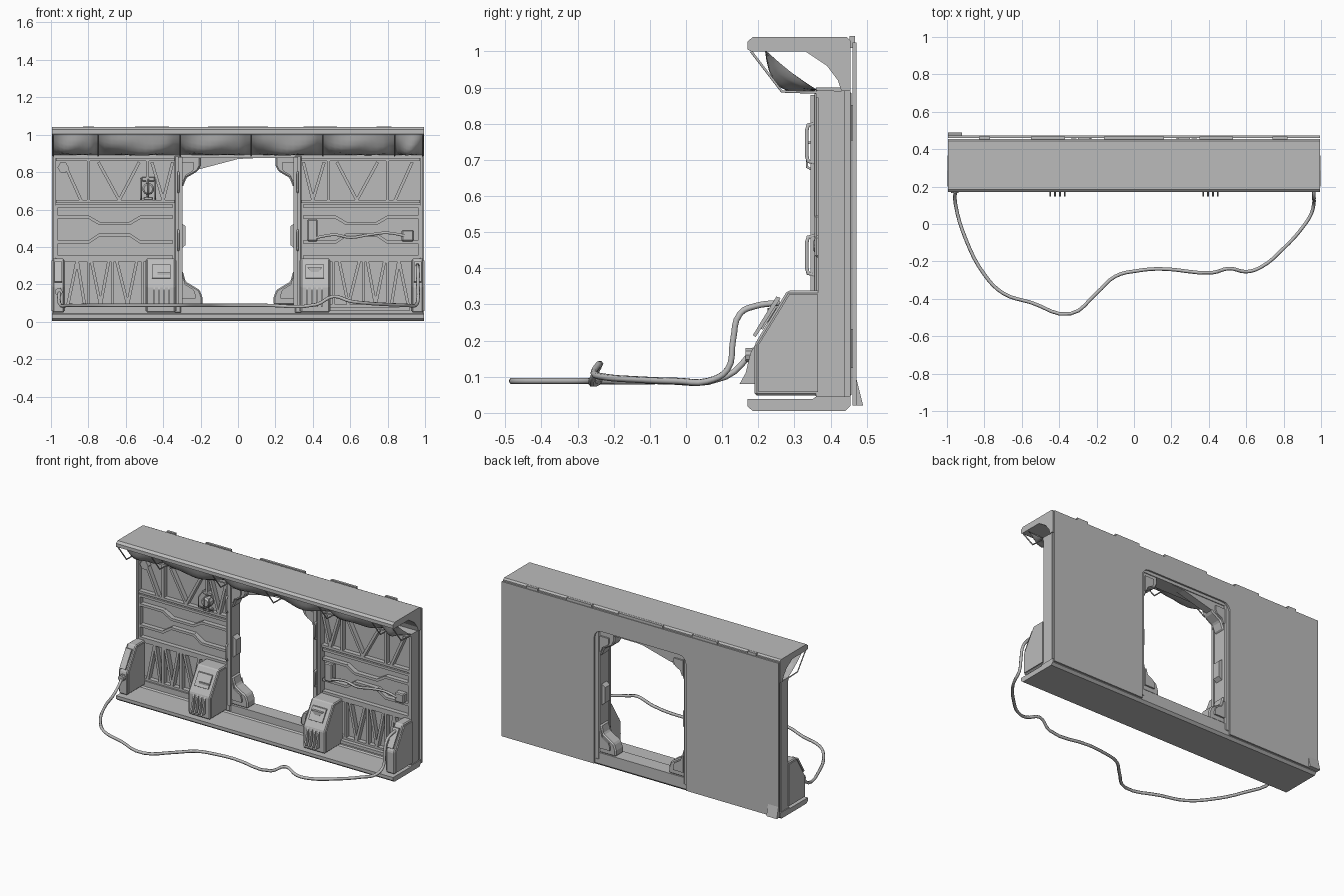
import bpy, bmesh, math
from mathutils import Vector

cube = bpy.data.objects.get("Cube")
if cube:
    bpy.data.objects.remove(cube)

grey = bpy.data.materials.new("plain grey")
grey.use_nodes = True
COLOUR = (0.5, 0.5, 0.5, 1)
grey.diffuse_color = COLOUR
grey.node_tree.nodes["Principled BSDF"].inputs["Base Color"].default_value = COLOUR


def finish(name, bm, bevel=0):
    bmesh.ops.recalc_face_normals(bm, faces=bm.faces)
    mesh = bpy.data.meshes.new(name)
    bm.to_mesh(mesh)
    bm.free()
    mesh.materials.append(grey)
    ob = bpy.data.objects.new(name, mesh)
    bpy.context.collection.objects.link(ob)
    if bevel:
        mod = ob.modifiers.new("bevel", "BEVEL")
        mod.width, mod.segments = bevel, 1
    return ob


def add_prism(bm, pts, axis, a, b):
    """Outline in the plane across the axis, pushed from a to b."""
    def place(p, d):
        return {"x": (d, p[0], p[1]), "y": (p[0], d, p[1]), "z": (p[0], p[1], d)}[axis]
    low = [bm.verts.new(place(p, a)) for p in pts]
    high = [bm.verts.new(place(p, b)) for p in pts]
    bm.faces.new(low)
    bm.faces.new(high[::-1])
    for i in range(len(pts)):
        j = (i + 1) % len(pts)
        bm.faces.new((low[i], low[j], high[j], high[i]))


def prism(name, pts, axis, a, b, bevel=0):
    bm = bmesh.new()
    add_prism(bm, pts, axis, a, b)
    return finish(name, bm, bevel)


def rect(a, b, c, d):
    return [(a, c), (b, c), (b, d), (a, d)]


def box(name, x, y, z, bevel=0):
    return prism(name, rect(*x, *z), "y", *y, bevel)


def ribs(name, lines, width, y0, y1):
    """Flat raised strips following lines in the front plane."""
    bm = bmesh.new()
    for line in lines:
        pts = [Vector(p) for p in line]
        for p, q in zip(pts, pts[1:]):
            d = (q - p).normalized()
            n = Vector((-d.y, d.x)) * width / 2
            e = d * width * 0.2
            add_prism(bm, [p - e + n, q + e + n, q + e - n, p - e - n], "y", y0, y1)
    return finish(name, bm)


def tube(name, pts, radius, smooth=True):
    cu = bpy.data.curves.new(name, "CURVE")
    cu.dimensions = "3D"
    cu.bevel_depth, cu.bevel_resolution, cu.use_fill_caps = radius, 1, True
    cu.resolution_u = 4
    sp = cu.splines.new("BEZIER" if smooth else "POLY")
    if smooth:
        sp.bezier_points.add(len(pts) - 1)
        for bp, p in zip(sp.bezier_points, pts):
            bp.co = p
            bp.handle_left_type = bp.handle_right_type = "AUTO"
    else:
        sp.points.add(len(pts) - 1)
        for sp_pt, p in zip(sp.points, pts):
            sp_pt.co = (*p, 1)
    cu.materials.append(grey)
    ob = bpy.data.objects.new(name, cu)
    bpy.context.collection.objects.link(ob)
    return ob


def ngon(cx, cz, r, n):
    return [(cx + r * math.cos(math.tau * i / n), cz + r * math.sin(math.tau * i / n)) for i in range(n)]


# Roof hood and floor plinth
hood = [(.17, 1.005), (.17, 1.027), (.185, 1.04), (.445, 1.04), (.455, 1.03), (.455, .89),
        (.43, .89), (.42, .92), (.39, .96), (.33, 1.0), (.18, 1.0)]
prism("roof_hood", hood, "x", -.995, .995)
plinth = [(.17, .018), (.185, .005), (.44, .005), (.455, .02), (.455, .045), (.36, .045), (.35, .038), (.17, .038)]
prism("floor_plinth", plinth, "x", -.995, .995)
box("door_sill", (-.34, .34), (.36, .455), (.04, .092))

# Back sheet with an arched doorway
arch = [(-.995, .02), (-.995, 1.025), (.995, 1.025), (.995, .02), (.33, .02)]
for cx, start in ((.28, 0), (-.28, 90)):
    for i in range(5):
        t = math.radians(start + i * 22.5)
        arch.append((cx + .05 * math.cos(t), .84 + .05 * math.sin(t)))
arch.append((-.33, .02))
prism("back_sheet", arch, "y", .461, .472)
box("doorway_header", (-.34, .34), (.36, .455), (.875, .9))
prism("header_slope", [(-.3, .88), (-.21, .815), (-.19, .82), (0, .87), (.2, .88)], "y", .40, .45)
prism("back_corner_wedge", [(.47, .02), (.49, .02), (.485, .04), (.47, .1)], "x", -.995, -.92)

# Raised edge tabs on the roof
for x, w in ((-.8, .03), (-.46, .09), (0, .16), (.44, .09), (.78, .04)):
    box("roof_edge_tab", (x - w, x + w), (.452, .468), (1.01, 1.043))

upper = [[(.35, .85), (.40, .65), (.46, .85)], [(.485, .86), (.485, .65)],
         [(.53, .85), (.635, .65), (.745, .85)], [(.80, .86), (.80, .65)],
         [(.84, .65), (.93, .85)], [(.34, .868), (.97, .868)], [(.34, .643), (.97, .643)]]
middle = [[(.35, .56), (.52, .56), (.58, .525), (.74, .525), (.80, .56), (.97, .56)],
          [(.35, .425), (.52, .425), (.58, .465), (.74, .465), (.80, .425), (.97, .425)],
          [(.35, .62), (.97, .62)], [(.35, .345), (.97, .345)], [(.97, .62), (.97, .345)]]
lower = [[(.51, .33), (.51, .09)], [(.54, .33), (.59, .09), (.65, .33)], [(.67, .33), (.67, .09)],
         [(.69, .33), (.735, .09), (.785, .33)], [(.80, .33), (.80, .09)],
         [(.82, .09), (.86, .33), (.91, .09)], [(.34, .33), (.97, .33)], [(.34, .085), (.97, .085)]]
console = [(.19, .048), (.19, .19), (.28, .338), (.375, .338), (.375, .048)]
inset = [(.20, .058), (.20, .188), (.286, .328), (.365, .328), (.365, .058)]

for s, side in ((-1, "right"), (1, "left")):
    def fx(a, b):
        return tuple(sorted((s * a, s * b)))

    def flip(lines):
        return [[(s * x, z) for x, z in line] for line in lines]

    # Wall bay with framing ribs
    box(side + "_wall_panel", fx(.335, .985), (.40, .455), (.04, .89))
    for label, lines in (("upper", upper), ("middle", middle), ("lower", lower)):
        ribs(f"{side}_{label}_ribs", flip(lines), .016, .37, .402)
    box(side + "_wall_top_rail", fx(.335, .99), (.36, .41), (.872, .892))
    box(side + "_wall_bottom_rail", fx(.335, .99), (.36, .41), (.04, .08))
    box(side + "_wall_end_post", fx(.975, .99), (.365, .44), (.04, .89))

    # Door jamb, corner gussets, latch plate and grab handles
    box(side + "_door_jamb", fx(.303, .34), (.355, .458), (.045, .89), .006)
    box(side + "_jamb_trim", fx(.297, .322), (.345, .362), (.09, .88))
    lo = [(.31, .09), (.19, .09), (.19, .13), (.205, .17), (.28, .215), (.295, .27), (.31, .27)]
    hi = [(.31, .885), (.2, .885), (.2, .835), (.215, .805), (.275, .77), (.295, .72), (.31, .72)]
    for label, pts in (("lower", lo), ("upper", hi)):
        prism(f"{side}_{label}_gusset", [(s * x, z) for x, z in pts], "y", .37, .45, .008)
        c = Vector((.285, sum(p[1] for p in pts[1:6]) / 5))
        small = [(s * (c.x + (x - c.x) * .6), c.y + (z - c.y) * .6) for x, z in pts]
        prism(f"{side}_{label}_gusset_pad", small, "y", .36, .46)
    prism(side + "_latch_plate", [(s * x, z) for x, z in ((.305, .39), (.28, .41), (.28, .51), (.305, .53))],
          "y", .38, .43)
    for z in (.38, .69):
        tube(side + "_grab_handle", [(s * .318, y, h) for y, h in
             ((.36, z), (.338, z + .006), (.334, z + .02), (.334, z + .092), (.338, z + .106), (.36, z + .112))],
             .006, False)

    # Sloped console with louvre fins, and narrow end cabinet
    prism(side + "_console", console, "x", *fx(.335, .49), .006)
    prism(side + "_console_cheek", inset, "x", *fx(.33, .495))
    for i in range(4):
        x = s * (.37 + i * .026)
        prism(side + "_louvre_fin", [(.192, .08), (.148, .08), (.165, .11), (.178, .165), (.192, .19)],
              "x", x - .005, x + .005)
    prism(side + "_end_cabinet", console, "x", *fx(.93, .99), .006)
    prism(side + "_end_cabinet_cheek", inset, "x", *fx(.925, .997))
    slope = [(.193, .21), (.185, .215), (.25, .322), (.262, .318)]
    prism(side + "_cabinet_face", slope, "x", *fx(.94, .982))
    slope = [(.212, .23), (.206, .234), (.25, .306), (.26, .306)]
    prism(side + "_console_plate", slope, "x", *fx(.36, .46))

# Quilted padding under the hood, held by thin ribs
seams = [-.99, -.75, -.31, .07, .455, .84, .99]
bm = bmesh.new()
NU, NV = 12, 8
rows = []
for a, b in zip(seams, seams[1:]):
    for i in range(NU + (b == seams[-1])):
        u = i / NU
        puff = .006 + .045 * math.sin(math.pi * u) ** .6 if 0 < u < 1 else .006
        row = []
        for j in range(NV + 1):
            t = j / NV
            bulge = puff * math.sin(math.pi * t) * (1 + .15 * math.sin(9 * a + 8 * u + 5 * t))
            row.append(bm.verts.new((a + (b - a) * u, .218 + .147 * t - .62 * bulge, 1.005 - .113 * t - .78 * bulge)))
        rows.append(row)
for r, q in zip(rows, rows[1:]):
    for j in range(NV):
        bm.faces.new((r[j], r[j + 1], q[j + 1], q[j]))
pad = finish("hood_padding", bm)
for f in pad.data.polygons:
    f.use_smooth = True
for x in seams:
    tube("padding_rib", [(x * .997, .18, 1.0), (x * .997, .265, .889), (x * .997, .365, .886)], .004, False)

# Caged wall lamp and hexagonal cap
box("lamp_base", (-.515, -.445), (.37, .40), (.75, .775), .005)
prism("lamp_bulb", ngon(-.48, .71, .034, 10), "y", .345, .40, .01)
box("lamp_foot", (-.505, -.455), (.36, .40), (.65, .668), .004)
for x in (-.518, -.48, -.442):
    tube("lamp_cage", [(x, .38, .765), (x, .335, .745), (x, .335, .68), (x, .38, .655)], .004, False)
prism("hexagon_cap", ngon(-.935, .825, .03, 6), "y", .37, .40)

# Wall sockets joined by a short lead
box("socket_box", (.37, .425), (.355, .40), (.43, .548), .006)
box("plug_box", (.875, .94), (.355, .40), (.43, .49), .006)
tube("wall_lead", [(.42, .36, .45), (.52, .36, .465), (.6, .36, .45), (.7, .36, .465), (.8, .36, .475), (.89, .36, .46)], .008)
box("floor_grille", (.49, .92), (.345, .365), (.06, .08))

# Details on the consoles
prism("console_dial", ngon(-.958, .16, .02, 10), "y", .165, .20)
box("console_slot", (-.43, -.36), (.215, .25), (.25, .262))
prism("console_marker", [(.37, .29), (.45, .29), (.41, .245)], "y", .225, .25)

# Long loose cable across the ground
cable = [(-.955, .19, .175), (-.955, .11, .10), (-.9, -.08, .088), (-.8, -.27, .088), (-.7, -.37, .088),
         (-.55, -.42, .088), (-.34, -.48, .088), (-.2, -.37, .088), (-.1, -.28, .088), (.02, -.25, .088),
         (.14, -.24, .088), (.42, -.26, .092), (.51, -.238, .135), (.6, -.255, .11), (.68, -.23, .1),
         (.8, -.13, .092), (.9, -.02, .088), (.95, .06, .088), (.962, .115, .12), (.962, .13, .2),
         (.962, .15, .275), (.96, .19, .295), (.96, .26, .305)]
tube("ground_cable", cable, .0095)
